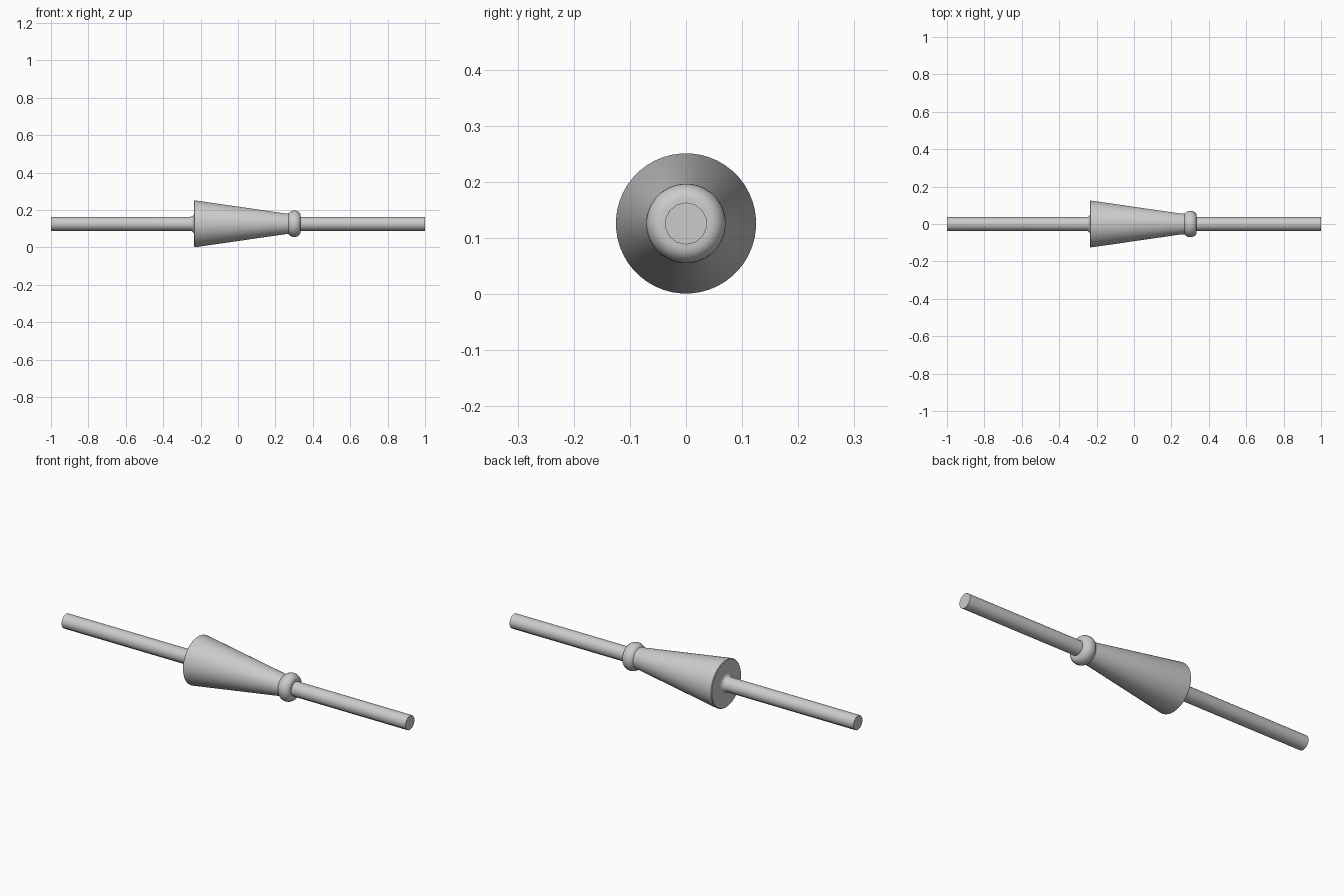
import bpy
import bmesh
import math

if "Cube" in bpy.data.objects:
    bpy.data.objects.remove(bpy.data.objects["Cube"])

AXIS_Z = 0.126

grey = bpy.data.materials.new("light grey")
grey.diffuse_color = (0.6, 0.6, 0.6, 1)
grey.use_nodes = True
grey.node_tree.nodes["Principled BSDF"].inputs["Base Color"].default_value = grey.diffuse_color


def lathe(name, profile, sides):
    """Spin (x, radius) points about the long axis and cap both ends."""
    bm = bmesh.new()
    rings = []
    for x, r in profile:
        ring = []
        for i in range(sides):
            a = 2 * math.pi * (i + 0.5) / sides
            ring.append(bm.verts.new((x, r * math.cos(a), AXIS_Z + r * math.sin(a))))
        rings.append(ring)
    for a, b in zip(rings, rings[1:]):
        for i in range(sides):
            j = (i + 1) % sides
            bm.faces.new((a[i], a[j], b[j], b[i]))
    bm.faces.new(rings[0])
    bm.faces.new(rings[-1])
    bmesh.ops.recalc_face_normals(bm, faces=bm.faces)
    mesh = bpy.data.meshes.new(name)
    bm.to_mesh(mesh)
    bm.free()
    mesh.materials.append(grey)
    obj = bpy.data.objects.new(name, mesh)
    bpy.context.collection.objects.link(obj)
    bpy.ops.object.select_all(action='DESELECT')
    obj.select_set(True)
    bpy.context.view_layer.objects.active = obj
    bpy.ops.object.shade_smooth_by_angle(angle=math.radians(40))
    return obj


# Long straight rods, with a small flare where the left one meets the cone
R = 0.0375
flare = [(-0.235 - 0.02 * (1 - math.sin(t)), R + 0.02 * (1 - math.cos(t)))
         for t in (math.pi / 2 * k / 5 for k in range(6))]
lathe("left_rod", [(-1, R)] + flare, 14)
lathe("right_rod", [(0.31, R), (1, R)], 14)

# Tapered body with a softened rim on its wide end
lathe("cone_body", [(-0.235, 0.121), (-0.232, 0.1245), (-0.227, 0.125),
                    (0.25, 0.056), (0.285, 0.054)], 48)

# Rounded bead closing the narrow end
bead = [(0.301 + 0.034 * math.cos(t), 0.044 + 0.027 * math.sin(t))
        for t in (math.pi * (1 - k / 12) for k in range(13))]
lathe("end_bead", bead, 32)
